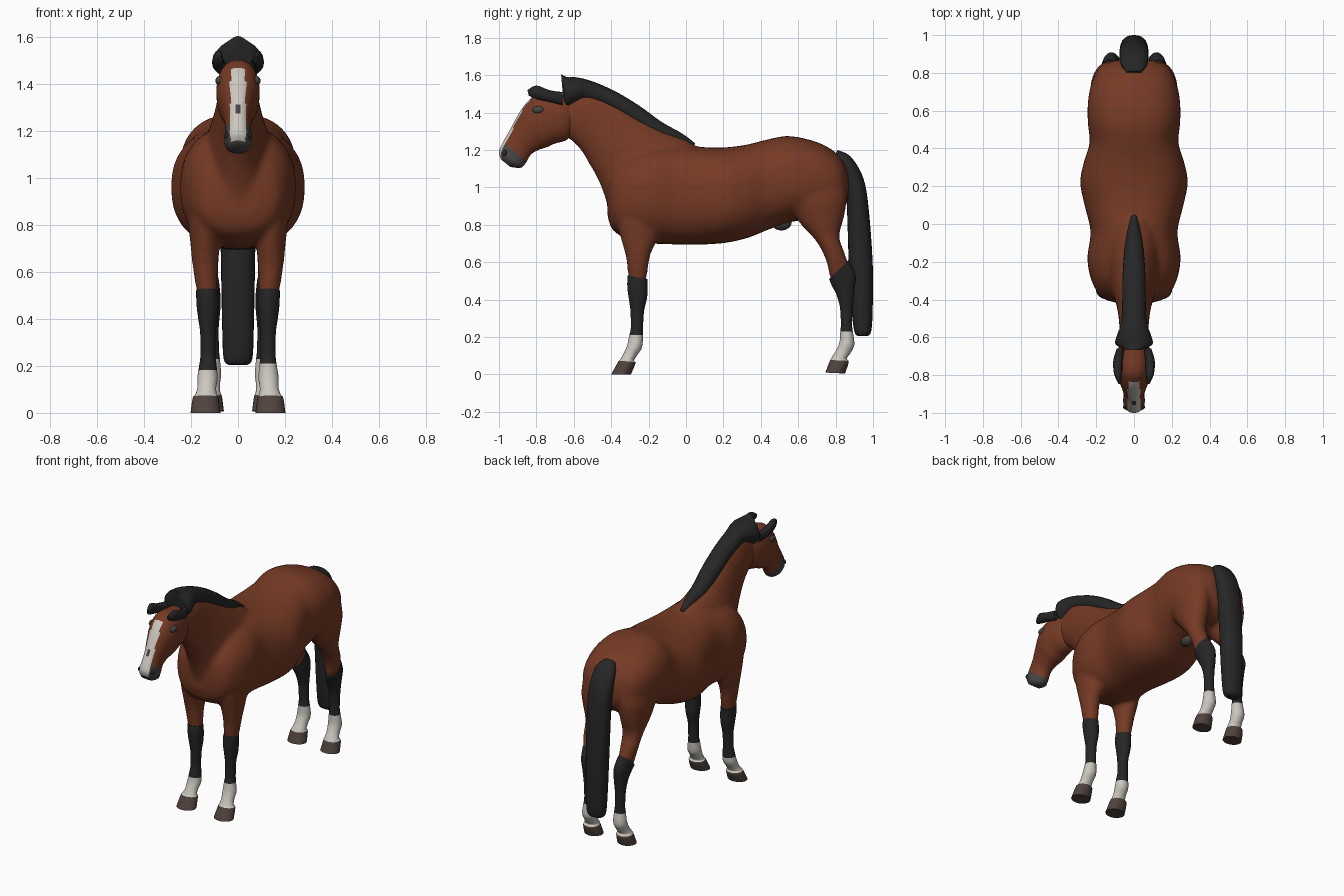
import bpy
import bmesh
import math
from mathutils import Matrix

default_cube = bpy.data.objects.get("Cube")
if default_cube:
    bpy.data.objects.remove(default_cube, do_unlink=True)


def material(name, color):
    mat = bpy.data.materials.new(name)
    mat.use_nodes = True
    mat.diffuse_color = (*color, 1)
    mat.node_tree.nodes["Principled BSDF"].inputs["Base Color"].default_value = (*color, 1)
    return mat


coat = material("chestnut brown coat", (.18, .042, .018))
black = material("black hair", (.019, .019, .02))
white = material("white markings", (.6, .57, .52))
horn = material("dark brown hoof", (.08, .055, .047))
grey = material("grey muzzle", (.065, .058, .056))


def catmull(a, b, c, d, u):
    """Smooth interpolation between two neighbouring section values."""
    return b + .5 * u * (c - a + u * (2 * a - 5 * b + 4 * c - d + u * (3 * (b - c) + d - a)))


def loft(bm, sections, side=1, segments=24, steps=4, power=1.0, rule=None):
    """Skin oval rings; a section is (y, z) first edge, (y, z) second edge, half width, x centre."""
    sections = [tuple(s) + (0,) * (6 - len(s)) for s in sections]
    last = len(sections) - 1
    rings, params = [], []
    for k in range(last * steps + 1):
        i = min(k // steps, last - 1)
        u = k / steps - i
        near = [sections[max(0, min(last, i + j))] for j in (-1, 0, 1, 2)]
        y1, z1, y2, z2, half, cx = [catmull(*values, u) for values in zip(*near)]
        ring = []
        for j in range(segments):
            angle = math.tau * j / segments
            c, s = math.cos(angle), math.sin(angle)
            c = math.copysign(abs(c) ** power, c)
            s = math.copysign(abs(s) ** power, s)
            ring.append(bm.verts.new((side * cx + half * s,
                                      (y1 + y2) / 2 + (y1 - y2) / 2 * c,
                                      (z1 + z2) / 2 + (z1 - z2) / 2 * c)))
        rings.append(ring)
        params.append(k / steps)

    def paint(face, t, facing):
        if rule:
            face.material_index = rule(t, facing, face.calc_center_median())

    for k in range(len(rings) - 1):
        for j in range(segments):
            n = (j + 1) % segments
            face = bm.faces.new((rings[k][j], rings[k][n], rings[k + 1][n], rings[k + 1][j]))
            facing = math.cos(math.tau * (j + .5) / segments)
            paint(face, (params[k] + params[k + 1]) / 2, facing)
    paint(bm.faces.new(rings[0]), 0, -1)
    paint(bm.faces.new(rings[-1]), last, -1)


def finish(name, bm, mats):
    """Turn a bmesh into a smooth shaded object with sharp creases."""
    bmesh.ops.recalc_face_normals(bm, faces=bm.faces[:])
    for face in bm.faces:
        face.smooth = True
    for edge in bm.edges:
        edge.smooth = edge.calc_face_angle(0) < .9
    mesh = bpy.data.meshes.new(name)
    bm.to_mesh(mesh)
    bm.free()
    for mat in mats:
        mesh.materials.append(mat)
    obj = bpy.data.objects.new(name, mesh)
    bpy.context.scene.collection.objects.link(obj)
    return obj


def part(name, sections, mats, **options):
    bm = bmesh.new()
    loft(bm, sections, **options)
    return finish(name, bm, mats)


def ball(name, center, radii, mat):
    bm = bmesh.new()
    bmesh.ops.create_uvsphere(bm, u_segments=20, v_segments=12, radius=1,
                              matrix=Matrix.Translation(center) @ Matrix.Diagonal((*radii, 1)))
    return finish(name, bm, [mat])


# Trunk, as (y, top, bottom, half width)
trunk = [(-.42, 1.0, .85, .08), (-.39, 1.1, .77, .17), (-.3, 1.19, .72, .225),
         (-.18, 1.22, .7, .247), (-.04, 1.23, .695, .23), (.1, 1.215, .695, .262),
         (.22, 1.215, .705, .285), (.33, 1.23, .73, .265), (.43, 1.255, .77, .235),
         (.54, 1.275, .81, .245), (.66, 1.255, .83, .243), (.76, 1.215, .84, .22),
         (.83, 1.155, .88, .18), (.868, 1.08, .94, .1)]

neck = [(-.64, 1.5, -.66, 1.29, .065), (-.52, 1.53, -.57, 1.21, .077),
        (-.38, 1.47, -.52, 1.13, .088), (-.24, 1.38, -.465, 1.03, .112),
        (-.1, 1.3, -.425, .92, .142), (.03, 1.24, -.4, .82, .16),
        (.1, 1.15, -.25, .8, .14)]

forearm = [(-.38, .97, -.12, .97, .07, .14), (-.37, .82, -.13, .82, .072, .14),
           (-.347, .72, -.155, .72, .063, .14), (-.322, .63, -.19, .64, .055, .14),
           (-.312, .55, -.205, .55, .047, .135), (-.305, .5, -.215, .49, .042, .13)]

thigh = [(.52, 1.1, .84, 1.1, .08, .12), (.54, .95, .86, .95, .097, .135),
         (.6, .82, .845, .84, .083, .135), (.69, .72, .82, .74, .064, .137),
         (.745, .62, .845, .66, .055, .137), (.767, .53, .867, .6, .046, .13),
         (.785, .48, .89, .55, .04, .122)]

# Body: trunk, neck and upper legs fused into one skin
bm = bmesh.new()
loft(bm, [(y, top, y, bottom, half) for y, top, bottom, half in trunk], segments=40, power=.85)
loft(bm, neck)
for side in (1, -1):
    loft(bm, forearm, side)
    loft(bm, thigh, side)
body = finish("body", bm, [coat])
remesh = body.modifiers.new("fuse", "REMESH")
remesh.mode = "VOXEL"
remesh.voxel_size = .013
remesh.use_smooth_shade = True
relax = body.modifiers.new("relax", "SMOOTH")
relax.factor = .5
relax.iterations = 7

# Lower legs: black stocking, white sock, hoof
fore_shin = [(-.312, .53, -.207, .51, .046, .132), (-.314, .47, -.207, .46, .047, .13),
             (-.305, .4, -.208, .41, .041, .129), (-.297, .34, -.224, .34, .033, .128),
             (-.295, .25, -.23, .25, .032, .128), (-.303, .21, -.23, .21, .036, .128),
             (-.315, .155, -.235, .145, .043, .13), (-.335, .11, -.26, .105, .04, .133),
             (-.352, .08, -.278, .075, .046, .136), (-.363, .067, -.27, .06, .055, .138),
             (-.4, 0, -.295, 0, .064, .138)]

hind_shin = [(.765, .51, .868, .61, .049, .13), (.782, .47, .907, .535, .046, .121),
             (.803, .43, .902, .46, .041, .116), (.823, .36, .892, .37, .033, .115),
             (.828, .27, .888, .27, .032, .113), (.825, .23, .892, .23, .036, .113),
             (.82, .17, .9, .16, .043, .115), (.8, .125, .88, .115, .04, .117),
             (.778, .09, .86, .085, .045, .12), (.768, .07, .87, .065, .054, .122),
             (.745, .01, .85, .005, .062, .122)]


def leg_rule(sock_start):
    return lambda t, facing, center: 2 if t > 8.7 else 1 if t > sock_start else 0


for side, label in ((1, "left"), (-1, "right")):
    sock = 5 if side > 0 else 5.5
    part(label + "_front_lower_leg", fore_shin, [black, white, horn], side=side, rule=leg_rule(sock))
    part(label + "_hind_lower_leg", hind_shin, [black, white, horn], side=side, rule=leg_rule(5))

# Head with blaze and muzzle
head = [(-.58, 1.49, -.59, 1.34, .05), (-.69, 1.5, -.63, 1.26, .083),
        (-.79, 1.5, -.7, 1.235, .092), (-.855, 1.45, -.745, 1.215, .087),
        (-.9, 1.385, -.79, 1.2, .07), (-.945, 1.3, -.83, 1.175, .055),
        (-.983, 1.235, -.857, 1.13, .056), (-1, 1.19, -.885, 1.105, .056),
        (-.99, 1.15, -.94, 1.11, .036)]


def head_rule(t, facing, center):
    if facing > 0 and abs(center.x) < .032 and 2.7 < t < 7.7:
        return 2 if 4.8 < t < 5.4 and abs(center.x) < .009 else 1
    return 2 if t > 5.9 else 0


part("head", head, [coat, white, grey], segments=40, steps=6, power=.92, rule=head_rule)

# Ears, eyes and nostrils
ear = [(-.66, 1.51, -.66, 1.44, .02, .072), (-.73, 1.52, -.72, 1.455, .025, .085),
       (-.8, 1.545, -.79, 1.47, .021, .084), (-.848, 1.52, -.84, 1.49, .008, .075)]
for side, label in ((1, "left"), (-1, "right")):
    part(label + "_ear", ear, [black], side=side, segments=12)
    ball(label + "_eye", (side * .078, -.79, 1.415), (.018, .032, .02), grey)
    ball(label + "_nostril", (side * .045, -.968, 1.183), (.013, .014, .017), black)

# Mane along the crest
mane = [(-.668, 1.605, -.655, 1.46, .05), (-.635, 1.59, -.64, 1.42, .098),
        (-.58, 1.588, -.595, 1.44, .09), (-.5, 1.567, -.54, 1.46, .067),
        (-.38, 1.515, -.42, 1.42, .062), (-.25, 1.437, -.29, 1.34, .06),
        (-.13, 1.35, -.17, 1.26, .052), (-.02, 1.288, -.06, 1.21, .036),
        (.05, 1.235, .02, 1.19, .018)]
part("mane", mane, [black])

# Tail
tail = [(.79, 1.16, .81, 1.2, .04), (.82, 1.12, .878, 1.167, .07),
        (.845, 1.02, .94, 1.07, .077), (.86, .9, .972, .93, .077),
        (.87, .6, .998, .6, .072), (.885, .35, .998, .35, .067),
        (.9, .23, .99, .23, .061), (.92, .205, .97, .205, .04)]
part("tail", tail, [black], power=.9)

# Sheath under the belly
ball("sheath", (0, .51, .815), (.04, .055, .045), grey)
